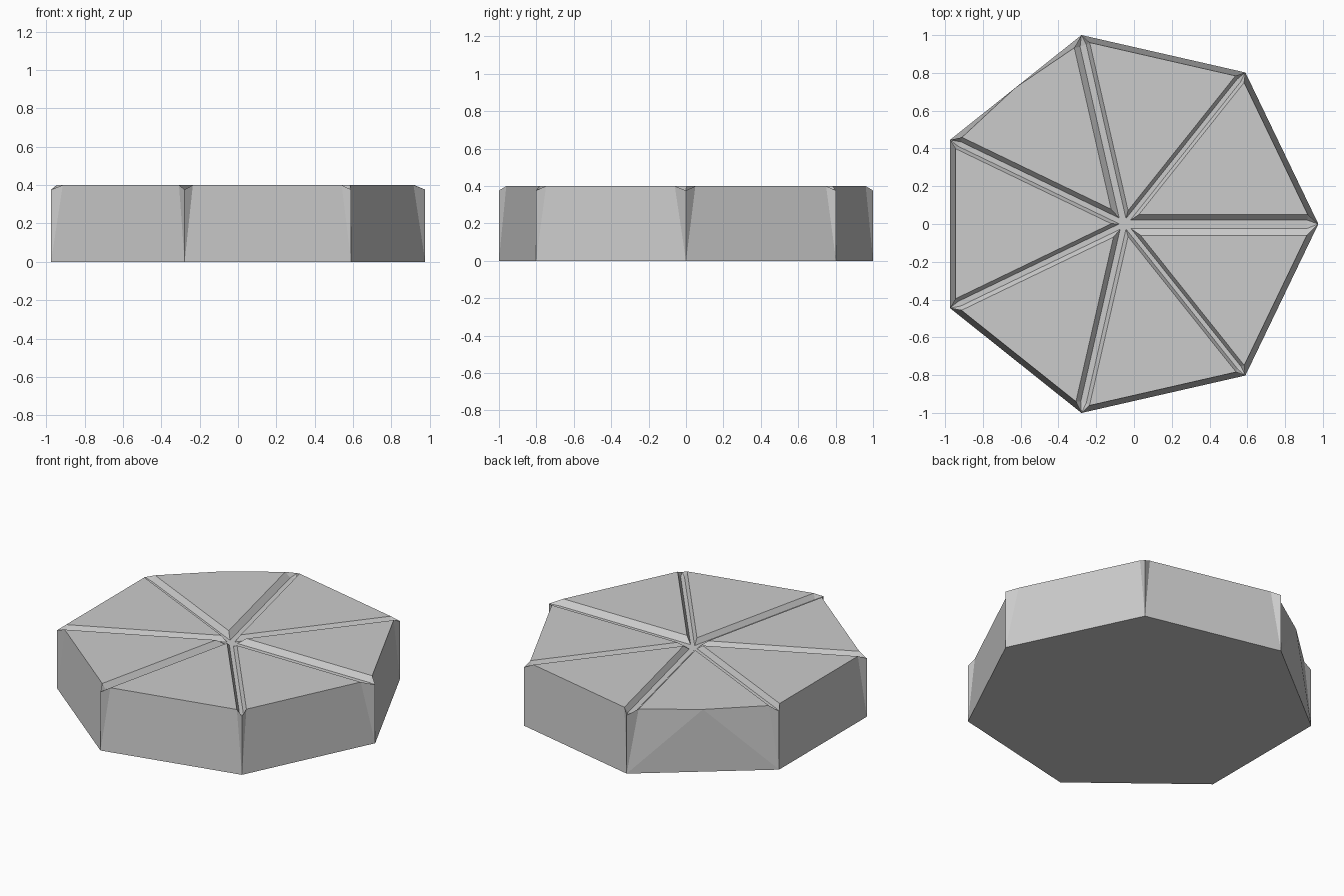
import bpy, bmesh, math
from mathutils import Vector

if "Cube" in bpy.data.objects:
    bpy.data.objects.remove(bpy.data.objects["Cube"])

N, R, CX = 7, 1.026, -0.05
TOP, FLOOR, CORNER = 0.40, 0.368, 0.376
APOTHEM = R * math.cos(math.pi / N)
INSET = 0.029
# groove half widths for each spoke: (counter-clockwise side, clockwise side)
WIDTHS = [(.05, .06), (.03, .028), (.052, .034), (.029, .04),
          (.037, .032), (.033, .042), (.029, .027)]

bm = bmesh.new()


def direction(step):
    a = step * 2 * math.pi / N
    return Vector((math.cos(a), math.sin(a)))


def side(d):
    return Vector((-d.y, d.x))


def meet(n1, c1, n2, c2):
    """Crossing point of the lines n1.p = c1 and n2.p = c2."""
    det = n1.x * n2.y - n1.y * n2.x
    return Vector(((c1 * n2.y - c2 * n1.y) / det, (n1.x * c2 - n2.x * c1) / det))


def vert(p, z):
    return bm.verts.new((p.x + CX, p.y, z))


def wedge(i, scale, apothem, z):
    """Triangle between two spokes: inner tip and two outer ends."""
    n1, n2, m = side(direction(i)), side(direction(i + 1)), direction(i + 0.5)
    a, b = WIDTHS[i][0] * scale, -WIDTHS[(i + 1) % N][1] * scale
    return [vert(meet(n1, a, n2, b), z),
            vert(meet(n1, a, m, apothem), z),
            vert(meet(n2, b, m, apothem), z)]


base = [vert(direction(i) * R, 0) for i in range(N)]
corner = [vert(direction(i) * R, CORNER) for i in range(N)]
panel = [wedge(i, 1.0, APOTHEM - INSET, TOP) for i in range(N)]
foot = [wedge(i, 0.4, APOTHEM - INSET - 0.015, FLOOR) for i in range(N)]
face = bm.faces.new

# underside and the hub where the grooves meet
face(base[::-1])
face([f[0] for f in foot])

for i in range(N):
    j = (i + 1) % N
    (t, a, b), (ft, fa, fb) = panel[i], foot[i]
    # outer wall; one panel edge bulges out to the outline
    if i == 2:
        mid = vert(direction(i + 0.5) * APOTHEM, TOP)
        face((t, a, mid, b))
        face((base[i], base[j], mid))
        face((base[i], mid, a))
        face((base[j], b, mid))
    else:
        face((t, a, b))
        face((base[i], base[j], b, a))
    face((base[i], a, corner[i]))
    face((base[j], corner[j], b))
    # sloping groove sides
    face((t, ft, fa, a))
    face((t, b, fb, ft))
    face((a, fa, corner[i]))
    face((b, corner[j], fb))
    # groove floor and its tip at the corner
    prev = foot[i - 1]
    face((prev[0], prev[2], fa, ft))
    face((prev[2], corner[i], fa))

bmesh.ops.recalc_face_normals(bm, faces=bm.faces)
mesh = bpy.data.meshes.new("grooved_slab")
bm.to_mesh(mesh)
bm.free()
bpy.context.collection.objects.link(bpy.data.objects.new("grooved_slab", mesh))
